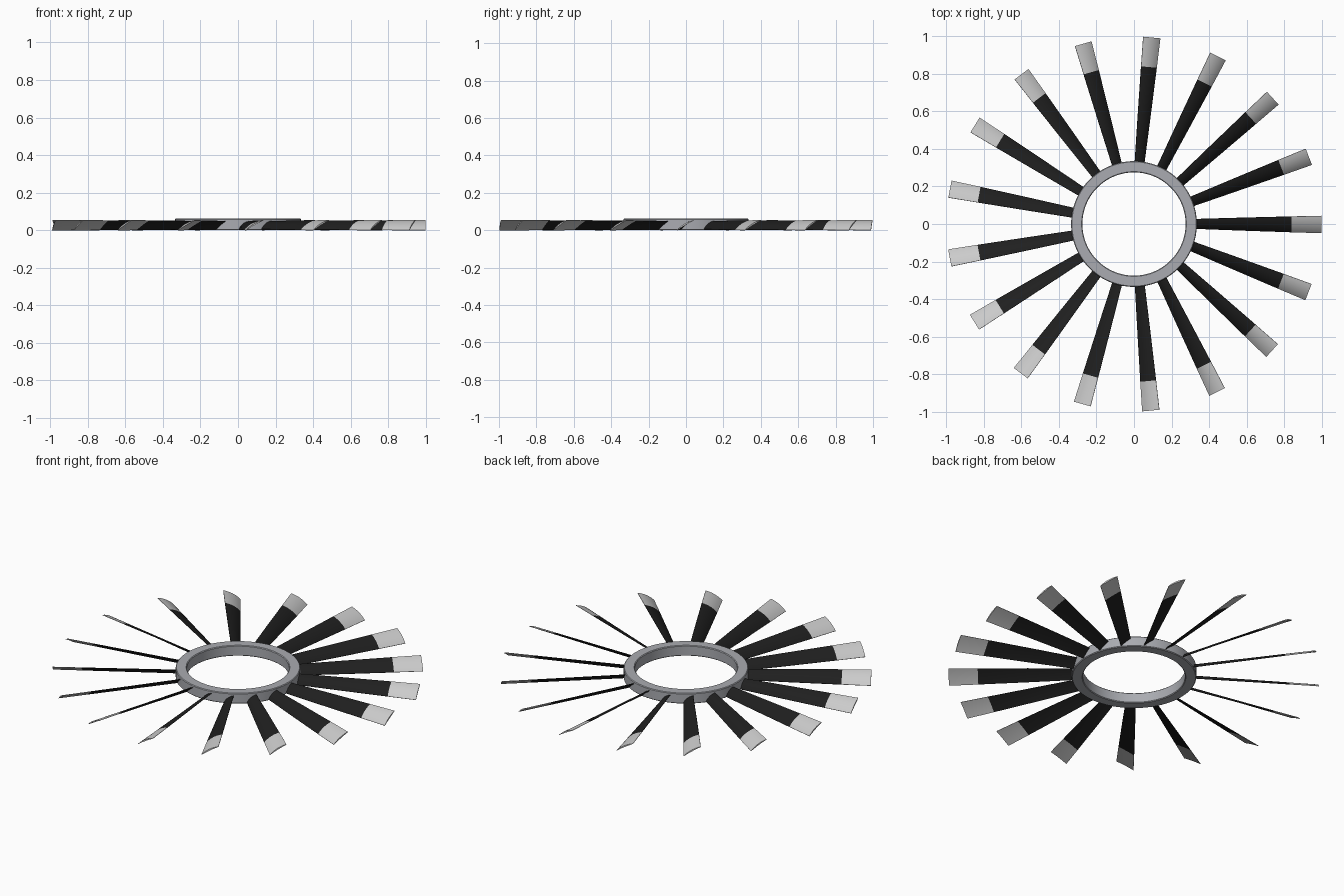
import bpy, bmesh, math

if "Cube" in bpy.data.objects:
    bpy.data.objects.remove(bpy.data.objects["Cube"])


def material(name, rgb):
    m = bpy.data.materials.new(name)
    m.diffuse_color = (*rgb, 1)
    m.use_nodes = True
    m.node_tree.nodes["Principled BSDF"].inputs["Base Color"].default_value = m.diffuse_color
    return m


RING_GREY = material("ring grey", (0.40, 0.41, 0.44))
BLADE_BLACK = material("blade black", (0.014, 0.014, 0.014))
TIP_GREY = material("tip light grey", (0.60, 0.60, 0.60))


def finish(name, bm, mats):
    bmesh.ops.recalc_face_normals(bm, faces=bm.faces)
    mesh = bpy.data.meshes.new(name)
    bm.to_mesh(mesh)
    bm.free()
    for m in mats:
        mesh.materials.append(m)
    ob = bpy.data.objects.new(name, mesh)
    bpy.context.collection.objects.link(ob)
    bpy.context.view_layer.objects.active = ob
    ob.select_set(True)
    bpy.ops.object.shade_smooth_by_angle(angle=math.radians(30))
    ob.select_set(False)
    return ob


# Hub ring: chamfered rectangular section swept round z
SEG = 96
profile = [(0.275, 0.004), (0.279, 0.0), (0.331, 0.0), (0.335, 0.004),
           (0.335, 0.058), (0.331, 0.062), (0.279, 0.062), (0.275, 0.058)]
bm = bmesh.new()
loops = []
for i in range(SEG):
    a = 2 * math.pi * i / SEG
    loops.append([bm.verts.new((r * math.cos(a), r * math.sin(a), z)) for r, z in profile])
n = len(profile)
for i in range(SEG):
    p, q = loops[i], loops[(i + 1) % SEG]
    for j in range(n):
        bm.faces.new((p[j], q[j], q[(j + 1) % n], p[(j + 1) % n]))
finish("hub_ring", bm, [RING_GREY])

# Blade: tilted, slightly arched thin section lofted outwards along x
COLS = 8


def section(r, half_w, half_h):
    """Closed outline: arched upper skin, then flatter lower skin back again."""
    length = math.hypot(half_w, half_h)
    ny, nz = -half_h / length, half_w / length
    pts = []
    for upper in (True, False):
        for k in range(COLS + 1):
            t = -1 + 2 * k / COLS
            if not upper:
                t = -t
            bow = 1 - t * t
            d = (0.008 * bow + 0.001) if upper else (0.002 * bow - 0.001)
            d -= 0.003
            pts.append((r, t * half_w - 0.004 * r + d * ny, 0.029 + t * half_h + d * nz))
    return pts


TIP_START = 0.84
stations = [(0.30, 0.025, 0.021), (0.57, 0.034, 0.0235),
            (TIP_START, 0.042, 0.0255), (0.998, 0.046, 0.0265)]
bm = bmesh.new()
rows = [[bm.verts.new(p) for p in section(*s)] for s in stations]
m = len(rows[0])
for a, b in zip(rows, rows[1:]):
    for j in range(m):
        bm.faces.new((a[j], a[(j + 1) % m], b[(j + 1) % m], b[j]))
for row in (rows[0], rows[-1]):
    for k in range(COLS):
        bm.faces.new((row[k], row[k + 1], row[m - 2 - k], row[m - 1 - k]))
# Outer end of each blade takes the light colour
for f in bm.faces:
    f.material_index = 1 if f.calc_center_median().x > TIP_START else 0
blade = finish("blade_01", bm, [BLADE_BLACK, TIP_GREY])

# Repeat the blade round the hub
BLADES = 17
for i in range(1, BLADES):
    copy = bpy.data.objects.new(f"blade_{i + 1:02d}", blade.data)
    copy.rotation_euler.z = 2 * math.pi * i / BLADES
    bpy.context.collection.objects.link(copy)
